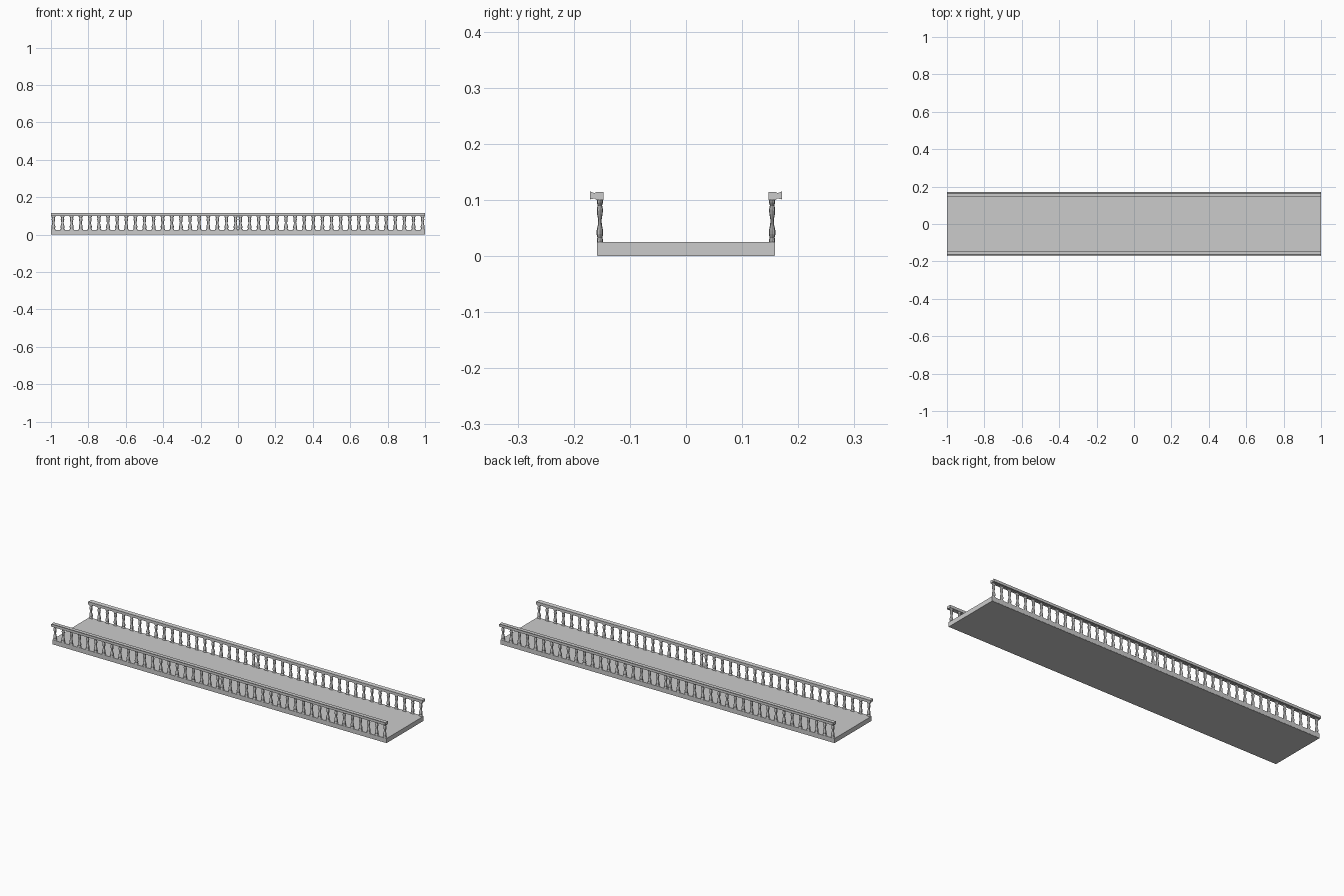
import bpy, bmesh, math

if "Cube" in bpy.data.objects:
    bpy.data.objects.remove(bpy.data.objects["Cube"])

def mesh_object(name, bm):
    bmesh.ops.recalc_face_normals(bm, faces=bm.faces)
    me = bpy.data.meshes.new(name)
    bm.to_mesh(me)
    bm.free()
    ob = bpy.data.objects.new(name, me)
    bpy.context.collection.objects.link(ob)
    return ob

def extrude_x(name, section, x0, x1):
    bm = bmesh.new()
    a = [bm.verts.new((x0, y, z)) for y, z in section]
    b = [bm.verts.new((x1, y, z)) for y, z in section]
    n = len(a)
    for i in range(n):
        j = (i + 1) % n
        bm.faces.new((a[i], a[j], b[j], b[i]))
    bm.faces.new(a)
    bm.faces.new(b)
    return mesh_object(name, bm)

# deck slab
extrude_x("deck", [(-.159, .001), (.159, .001), (.159, .025), (-.159, .025)], -1, 1)
extrude_x("deck_underside", [(-.158, 0), (.158, 0), (.158, .002), (-.158, .002)], -1, 1)

# handrails: moulded cap with a raised outer lip
cap = [(.147, .100), (.160, .100), (.163, .1025), (.171, .101),
       (.171, .115), (.163, .112), (.160, .114), (.147, .114)]
for s, side in ((1, "back"), (-1, "front")):
    extrude_x(side + "_handrail", [(s * y, z) for y, z in cap], -1, 1)

# baluster outline: half width in x, half depth in y, height
profile = [(.013, .0055, .0245), (.012, .0055, .028), (.0085, .0045, .033),
           (.0105, .006, .039), (.0105, .0058, .045), (.007, .0035, .056),
           (.006, .003, .064), (.0085, .005, .075), (.0095, .0055, .083),
           (.007, .004, .090), (.0105, .0055, .095), (.0115, .0055, .101)]

def add_baluster(bm, cx, cy, sides=8):
    rings = []
    for rx, ry, z in profile:
        rings.append([bm.verts.new((cx + rx * math.cos(math.tau * k / sides),
                                    cy + ry * math.sin(math.tau * k / sides), z))
                      for k in range(sides)])
    for lo, hi in zip(rings, rings[1:]):
        for k in range(sides):
            j = (k + 1) % sides
            bm.faces.new((lo[k], lo[j], hi[j], hi[k]))
    bm.faces.new(rings[0])
    bm.faces.new(rings[-1])

# two bays of 21 balusters on each side
for s, side in ((1, "back"), (-1, "front")):
    for bay in (-1, 0):
        bm = bmesh.new()
        for i in range(21):
            add_baluster(bm, bay + .013 + i * .974 / 20, s * .1535)
        mesh_object(f"{side}_balusters_{bay + 2}", bm)
